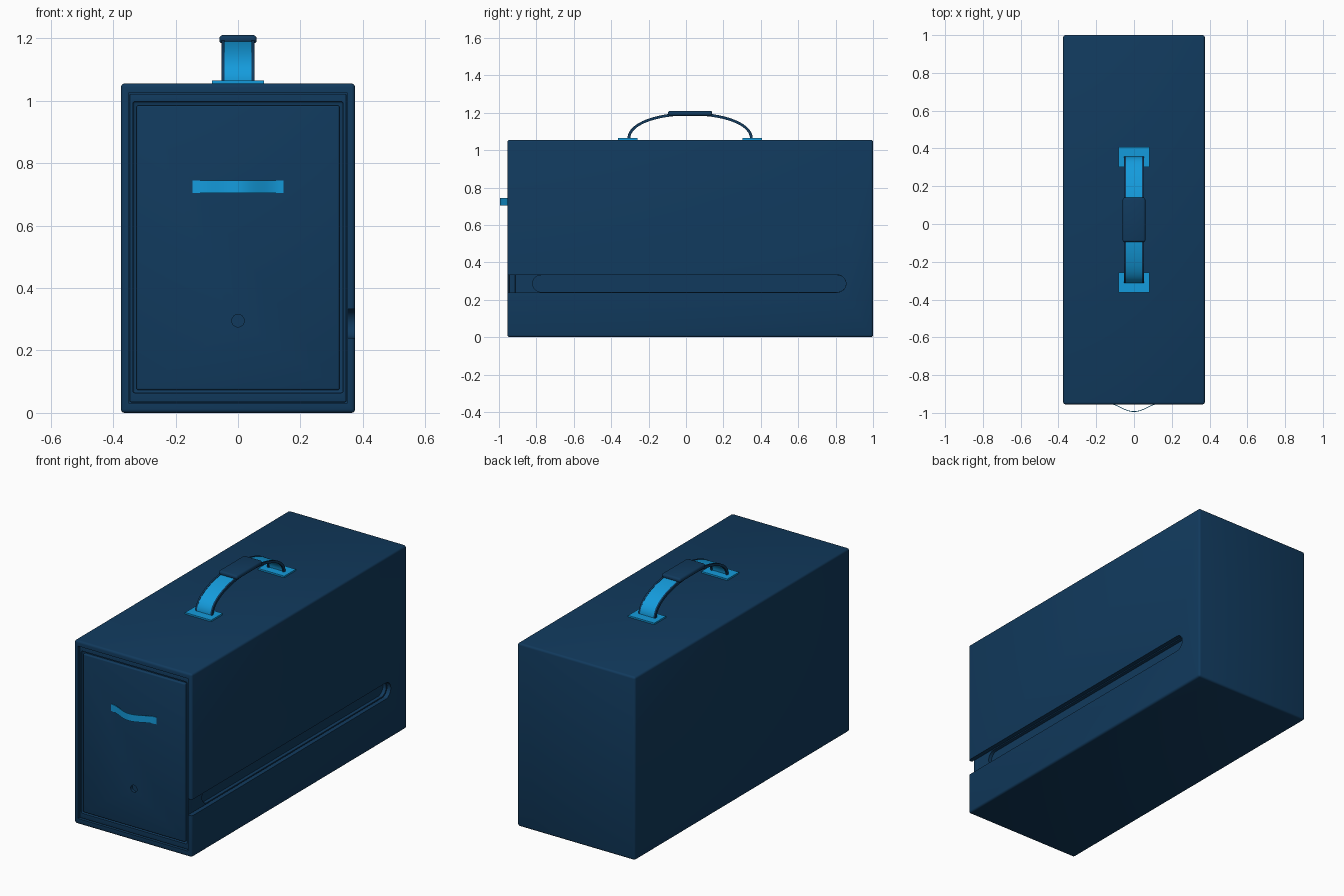
import bpy, bmesh, math
from mathutils import Matrix

if "Cube" in bpy.data.objects:
    bpy.data.objects.remove(bpy.data.objects["Cube"], do_unlink=True)


def material(name, rgb):
    m = bpy.data.materials.new(name)
    m.use_nodes = True
    m.diffuse_color = (*rgb, 1)
    m.node_tree.nodes["Principled BSDF"].inputs["Base Color"].default_value = (*rgb, 1)
    return m


NAVY = material("navy blue", (0.0055, 0.042, 0.11))
BLUE = material("bright blue", (0.007, 0.33, 0.72))


def finish(bm, name, mat):
    bmesh.ops.recalc_face_normals(bm, faces=bm.faces)
    mesh = bpy.data.meshes.new(name)
    bm.to_mesh(mesh)
    bm.free()
    mesh.materials.append(mat)
    ob = bpy.data.objects.new(name, mesh)
    bpy.context.collection.objects.link(ob)
    return ob


def box(name, lo, hi, mat=NAVY, bevel=0, segments=3):
    bm = bmesh.new()
    size = [b - a for a, b in zip(lo, hi)]
    mid = [(a + b) / 2 for a, b in zip(lo, hi)]
    bmesh.ops.create_cube(bm, matrix=Matrix.Translation(mid) @ Matrix.Diagonal((*size, 1)))
    if bevel:
        bmesh.ops.bevel(bm, geom=bm.edges[:], offset=bevel, segments=segments,
                        profile=0.5, affect='EDGES')
    return finish(bm, name, mat)


def slot(name, y0, y1, z0, z1, x0, x1):
    """Prism with rounded ends, running along y."""
    r, zc, n = (z1 - z0) / 2, (z0 + z1) / 2, 16
    bm = bmesh.new()
    outline = []
    for centre, start in ((y1 - r, -math.pi / 2), (y0 + r, math.pi / 2)):
        for i in range(n + 1):
            a = start + math.pi * i / n
            outline.append(bm.verts.new((x0, centre + r * math.cos(a), zc + r * math.sin(a))))
    face = bm.faces.new(outline)
    ext = bmesh.ops.extrude_face_region(bm, geom=[face])
    bmesh.ops.translate(bm, vec=(x1 - x0, 0, 0),
                        verts=[v for v in ext["geom"] if isinstance(v, bmesh.types.BMVert)])
    return finish(bm, name, NAVY)


def activate(ob):
    bpy.ops.object.select_all(action='DESELECT')
    ob.select_set(True)
    bpy.context.view_layer.objects.active = ob


def cut(ob, cutter):
    mod = ob.modifiers.new("cut", 'BOOLEAN')
    mod.operation, mod.solver, mod.object = 'DIFFERENCE', 'EXACT', cutter
    activate(ob)
    bpy.ops.object.modifier_apply(modifier=mod.name)
    bpy.data.objects.remove(cutter, do_unlink=True)


def smooth(ob):
    activate(ob)
    bpy.ops.object.shade_smooth_by_angle(angle=math.radians(35))


def ribbon(name, pairs, mat):
    """Closed band from matching (outer, inner) cross edges of 2 points each."""
    bm = bmesh.new()
    rings = [[bm.verts.new(p) for p in ring] for ring in pairs]
    for a, b in zip(rings, rings[1:]):
        for i in range(4):
            j = (i + 1) % 4
            bm.faces.new((a[i], a[j], b[j], b[i]))
    bm.faces.new(rings[0])
    bm.faces.new(rings[-1])
    ob = finish(bm, name, mat)
    smooth(ob)
    return ob


# Outer shell: open at the front, with a side slot running back from the front
shell = box("outer_case", (-0.375, -0.955, 0), (0.375, 1, 1.055), bevel=0.012)
cut(shell, box("cutter", (-0.35, -1.2, 0.032), (0.35, 0.97, 1.025)))
cut(shell, slot("cutter", -1.3, 0.855, 0.24, 0.333, 0.2, 0.5))
smooth(shell)

# Inner drawer with a shallow pill groove seen through the slot
body = box("drawer_body", (-0.345, -0.915, 0.036), (0.345, 0.965, 1.02))
cut(body, slot("cutter", -0.82, 0.855, 0.242, 0.331, 0.325, 0.5))
smooth(body)

# Front frame of the drawer
frame = box("drawer_front_frame", (-0.347, -0.945, 0.034), (0.347, -0.912, 1.022), bevel=0.004)
cut(frame, box("cutter", (-0.337, -1.1, 0.064), (0.337, -0.93, 0.998), bevel=0.008))
smooth(frame)

# Front panel with a small round hole
panel = box("front_panel", (-0.325, -0.948, 0.073), (0.325, -0.915, 0.985), bevel=0.006)
bm = bmesh.new()
bmesh.ops.create_cone(bm, cap_ends=True, segments=32, radius1=0.02, radius2=0.02, depth=0.06,
                      matrix=Matrix.Translation((0, -0.963, 0.295)) @ Matrix.Rotation(math.pi / 2, 4, 'X'))
cut(panel, finish(bm, "cutter", NAVY))
smooth(panel)

# Pull strap bowing out from the panel
rings = []
for i in range(33):
    x = -0.145 + 0.29 * i / 32
    y = -0.95 - 0.045 * math.cos(math.pi * x / 0.29) ** 2
    rings.append([(x, y, 0.705), (x, y, 0.745), (x, y + 0.004, 0.745), (x, y + 0.004, 0.705)])
ribbon("pull_strap", rings, BLUE)

# Carry handle: arched strap with dark edging
MID = 0.022


def arch(x0, x1, rise, thick):
    out = []
    for i in range(41):
        a = math.pi * i / 40
        c, s = math.cos(a), math.sin(a) ** 0.9
        y, z = MID - 0.335 * c, 1.058 + rise * s
        yi, zi = MID - (0.335 - thick) * c, 1.058 + (rise - thick) * s
        out.append([(x0, y, z), (x1, y, z), (x1, yi, zi), (x0, yi, zi)])
    return out


ribbon("handle_strap", arch(-0.044, 0.044, 0.14, 0.009), BLUE)
for side, sx in (("left", 1), ("right", -1)):
    ribbon(f"handle_edging_{side}", arch(sx * 0.043, sx * 0.053, 0.143, 0.015), NAVY)

# Grip sleeve and mounting plates
smooth(box("handle_grip", (-0.06, MID - 0.118, 1.183), (0.06, MID + 0.118, 1.21), bevel=0.011))
for end, sy in (("front", -1), ("back", 1)):
    y0, y1 = sorted((MID + sy * 0.28, MID + sy * 0.385))
    box(f"handle_plate_{end}", (-0.083, y0, 1.053), (0.083, y1, 1.064), BLUE)
